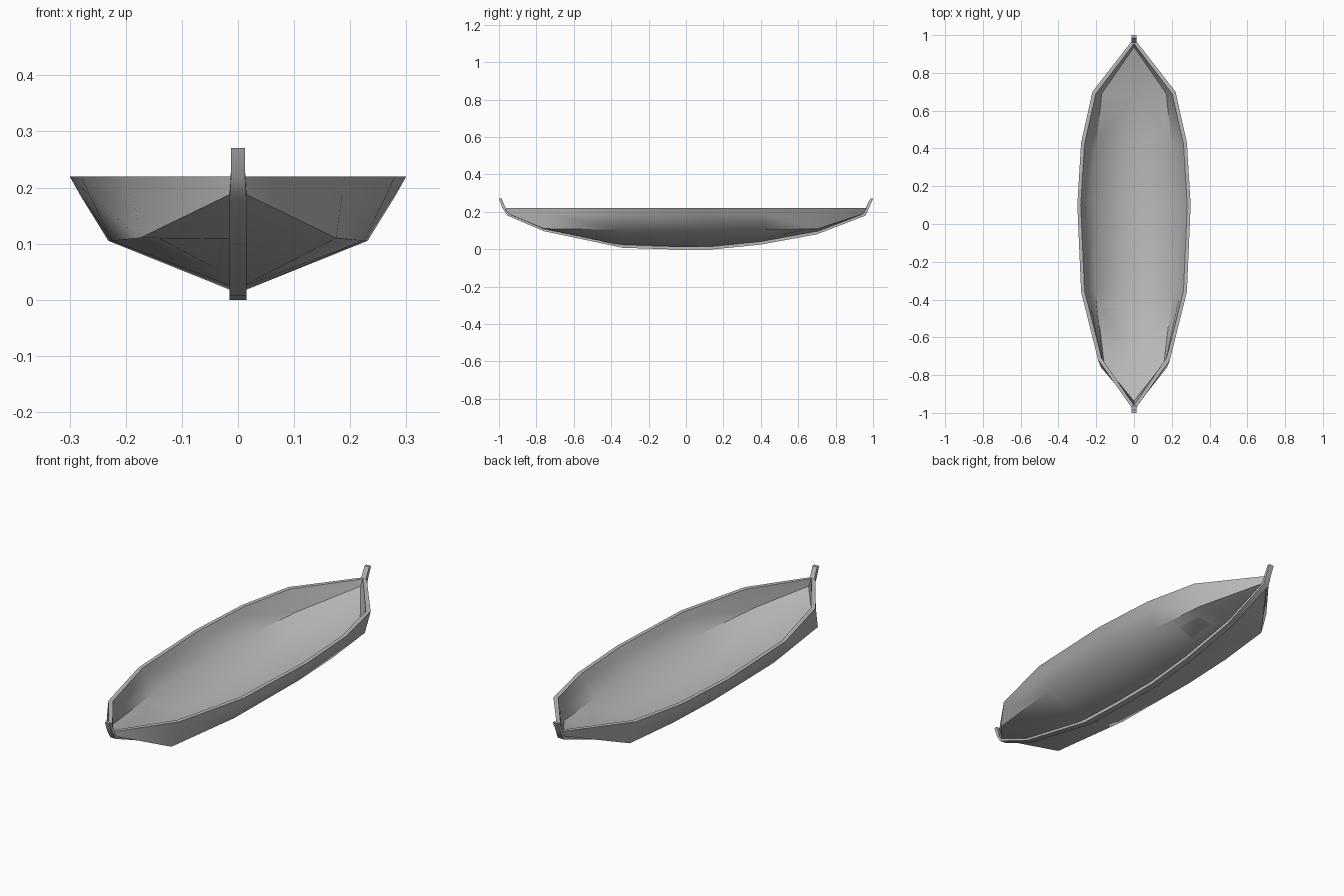
import bpy, bmesh, math
from mathutils import Vector

cube = bpy.data.objects.get("Cube")
if cube:
    bpy.data.objects.remove(cube, do_unlink=True)

grey = bpy.data.materials.new("plain_grey")
grey.use_nodes = True
colour = (0.5, 0.5, 0.5, 1)
grey.diffuse_color = colour
grey.node_tree.nodes["Principled BSDF"].inputs["Base Color"].default_value = colour

RIM = 0.22
WALL = 0.018


def skin_rings(name, rings, capped):
    """Join closed rings of points into one smooth object."""
    bm = bmesh.new()
    loops = [[bm.verts.new(p) for p in ring] for ring in rings]
    n = len(loops[0])
    for a, b in zip(loops, loops[1:]):
        for i in range(n):
            j = (i + 1) % n
            bm.faces.new((a[i], a[j], b[j], b[i]))
    if capped:
        bm.faces.new(loops[0])
        bm.faces.new(loops[-1])
    bmesh.ops.remove_doubles(bm, verts=bm.verts, dist=0.0005)
    bmesh.ops.recalc_face_normals(bm, faces=bm.faces)
    mesh = bpy.data.meshes.new(name)
    bm.to_mesh(mesh)
    bm.free()
    obj = bpy.data.objects.new(name, mesh)
    bpy.context.collection.objects.link(obj)
    mesh.materials.append(grey)
    bpy.ops.object.select_all(action="DESELECT")
    obj.select_set(True)
    bpy.context.view_layer.objects.active = obj
    bpy.ops.object.shade_smooth_by_angle(angle=math.radians(48))
    return obj


def hull_ring(y_rim, y_keel, width, chine_ratio, chine_z, keel_z):
    """Cross-section: outer skin from left to right, inner skin back again."""
    chine_x = width * chine_ratio
    strake_x = chine_x + (width - chine_x) * 0.72
    strake_z = chine_z + (RIM - chine_z) * 0.7
    half = [(width, RIM), (strake_x, strake_z), (chine_x, chine_z)]

    def place(x, z):
        t = (RIM - z) / (RIM - keel_z)
        return Vector((x, y_rim + (y_keel - y_rim) * t, z))

    right = [place(x, z) for x, z in half]
    left = [Vector((-p.x, p.y, p.z)) for p in reversed(right)]
    outer = right + [place(0, keel_z)] + left

    def inset(p):
        x = math.copysign(max(abs(p.x) - WALL, 0), p.x)
        return Vector((x, p.y * 0.985, p.z + 0.016 * (RIM - p.z) / RIM))

    return outer + [inset(p) for p in reversed(outer)]


# Hull: rim y, keel y, half width, chine ratio, chine height, keel height
stations = [
    (-0.975, -0.95, 0.01, 1, 0.19, 0.188),
    (-0.72, -0.76, 0.19, 0.92, 0.11, 0.108),
    (-0.36, -0.34, 0.28, 0.80, 0.105, 0.02),
    (0.10, 0.15, 0.30, 0.77, 0.105, 0.012),
    (0.43, 0.40, 0.28, 0.78, 0.105, 0.037),
    (0.70, 0.70, 0.22, 0.86, 0.108, 0.093),
    (0.97, 0.95, 0.01, 1, 0.19, 0.188),
]
skin_rings("hull", [hull_ring(*s) for s in stations], False)

# Keel running up into a post at each end
path = [Vector((0, y, z)) for y, z in (
    (-1, 0.27), (-0.982, 0.22), (-0.955, 0.18), (-0.76, 0.097),
    (-0.34, 0.008), (-0.1, 0), (0.15, 0), (0.4, 0.025),
    (0.7, 0.08), (0.96, 0.18), (0.98, 0.225), (1, 0.27))]
keel = []
for i, p in enumerate(path):
    tangent = path[min(i + 1, len(path) - 1)] - path[max(i - 1, 0)]
    up = Vector((0, -tangent.z, tangent.y)).normalized() * 0.016
    if i in (0, len(path) - 1):
        up.z = 0
    side = Vector((0.0125 if p.z > 0.2 else 0.015, 0, 0))
    keel.append([p - side, p + side, p + side + up, p - side + up])
skin_rings("keel_and_end_posts", keel, True)
